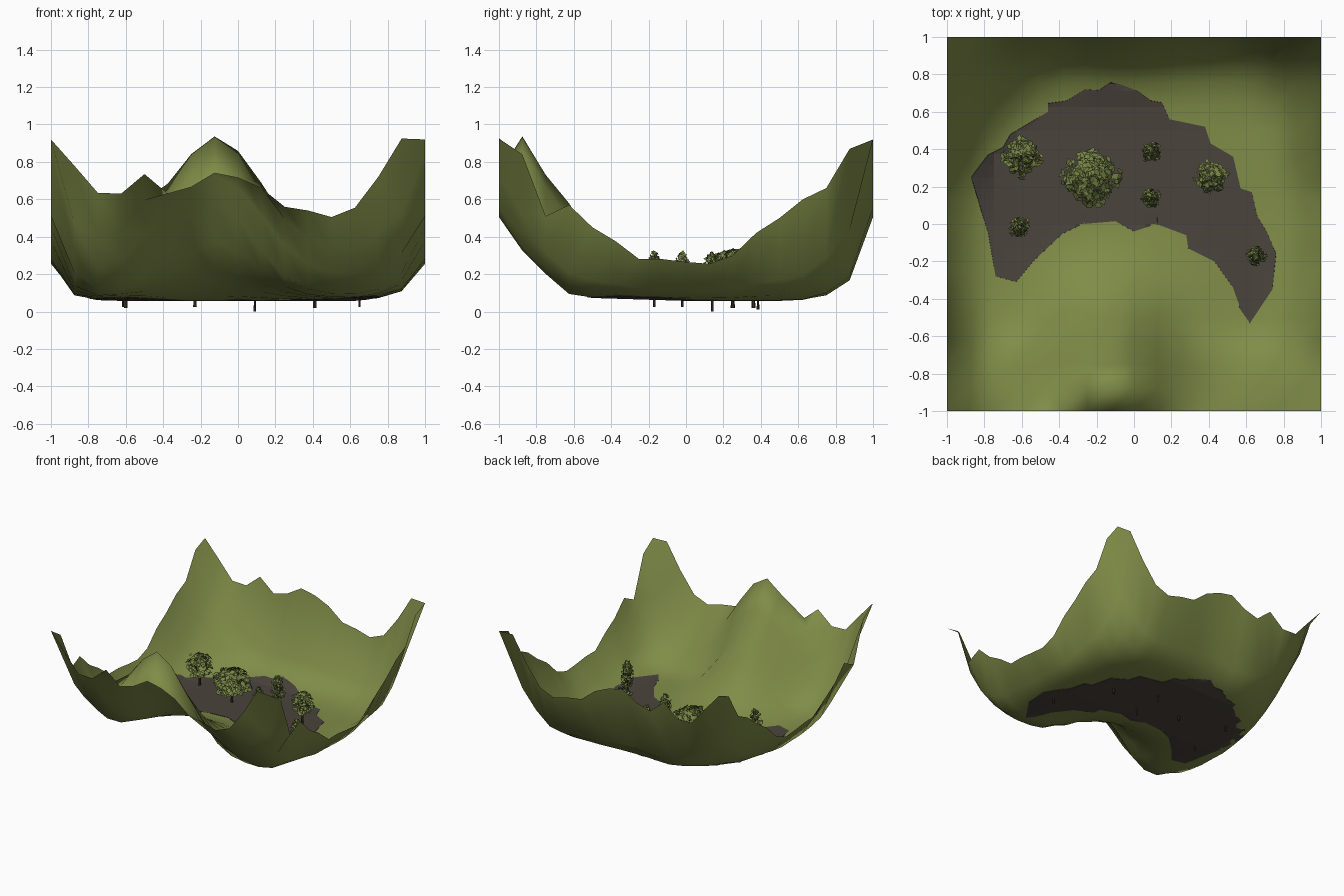
import bpy, bmesh, math, random
from mathutils import Vector

if "Cube" in bpy.data.objects:
    bpy.data.objects.remove(bpy.data.objects["Cube"])

random.seed(4)
N, STEP = 17, 0.125


def material(name, rgb):
    m = bpy.data.materials.new(name)
    m.diffuse_color = (*rgb, 1)
    m.use_nodes = True
    m.node_tree.nodes["Principled BSDF"].inputs["Base Color"].default_value = m.diffuse_color
    return m


GRASS = material("grass green", (0.215, 0.262, 0.064))
MUD = material("mud brown", (0.068, 0.056, 0.046))
LEAF = material("leaf green", (0.190, 0.240, 0.062))
BARK = material("bark brown", (0.040, 0.032, 0.020))


def make_object(name, bm, mat, smooth=False):
    me = bpy.data.meshes.new(name)
    bm.to_mesh(me)
    bm.free()
    me.materials.append(mat)
    for p in me.polygons:
        p.use_smooth = smooth
    ob = bpy.data.objects.new(name, me)
    bpy.context.collection.objects.link(ob)
    return ob


# Rim heights: the front and back rims match, and so do the two side rims
RIM_X = [.92, .78, .635, .63, .735, .63, .665, .74, .715, .66, .56, .54, .505, .555, .72, .925, .92]
RIM_Y = [.92, .84, .51, .57, .45, .375, .28, .28, .265, .255, .30, .42, .50, .60, .66, .87, .92]
# How much of the rim height remains on each row, from the rim inwards
LEFT = [1, .13, .02, 0, 0]
RIGHT = [1, .25, .06, 0, 0]
BACK = [1, .24, .06, .01, 0]
FRONT = [1, .52, .24, .03, 0]
# Height of the front hill on each row from the front rim to the middle
HILL = [0, .51, .49, .48, .30, .17, .08, .02]


def control_height(i, j):
    x, y = -1 + i * STEP, -1 + j * STEP
    base = 0.06 + 0.03 * max(0, -y)
    side = (LEFT if i < 8 else RIGHT)[min(i, 16 - i, 4)] * (RIM_Y[j] - base)
    end = (FRONT if j < 8 else BACK)[min(j, 16 - j, 4)] * (RIM_X[i] - base)
    r = math.hypot(x, y)
    if x < 0 < y:      # the back left corner is filled more fully
        corner = 0.8 * (max(0, r - 0.81) / 0.605) ** 1.4
    else:
        corner = 0.8 * (max(0, r - 0.85) / 0.565) ** 2
    if i in (0, 16):
        return RIM_Y[j]
    if j in (0, 16):
        return RIM_X[i]
    z = base + max(side, end, corner)
    if j < len(HILL):
        z += HILL[j] * math.exp(-0.5 * ((x + 0.13) / (0.25 if j < 3 else 0.21)) ** 2)
    return z


GRID = [[control_height(i, j) for j in range(N)] for i in range(N)]


def height(x, y):
    u, v = (x + 1) / STEP, (y + 1) / STEP
    i, j = min(int(u), N - 2), min(int(v), N - 2)
    u, v = u - i, v - j
    return ((GRID[i][j] * (1 - u) + GRID[i + 1][j] * u) * (1 - v)
            + (GRID[i][j + 1] * (1 - u) + GRID[i + 1][j + 1] * u) * v)


# Terrain bowl
bm = bmesh.new()
vs = [[bm.verts.new((-1 + i * STEP, -1 + j * STEP, GRID[i][j])) for j in range(N)] for i in range(N)]
for i in range(N - 1):
    for j in range(N - 1):
        bm.faces.new((vs[i][j], vs[i + 1][j], vs[i + 1][j + 1], vs[i][j + 1]))
make_object("terrain", bm, GRASS, smooth=True)

# Crescent of mud draped on the bowl floor
OUTLINE = [(-.63, -.31), (-.74, -.28), (-.78, -.05), (-.87, .25), (-.78, .37), (-.70, .41), (-.66, .48),
           (-.46, .60), (-.46, .645), (-.36, .66), (-.26, .72), (-.19, .715), (-.12, .76), (-.05, .70),
           (.02, .71), (.09, .66), (.15, .65), (.19, .56), (.38, .52), (.41, .43), (.53, .36), (.57, .19),
           (.63, .17), (.66, .04), (.71, -.04), (.76, -.16), (.74, -.35), (.62, -.53), (.57, -.46),
           (.53, -.34), (.43, -.20), (.29, -.13), (.28, -.06), (.12, 0), (0, -.04), (-.10, .015),
           (-.27, 0), (-.38, -.05), (-.53, -.19)]
bm = bmesh.new()
face = bm.faces.new([bm.verts.new((x, y, 0)) for x, y in reversed(OUTLINE)])
bmesh.ops.triangulate(bm, faces=[face])
for k in range(1, 2 * N - 2):
    for axis in (Vector((1, 0, 0)), Vector((0, 1, 0))):
        bmesh.ops.bisect_plane(bm, geom=bm.verts[:] + bm.edges[:] + bm.faces[:],
                               plane_co=axis * (-1 + k * STEP / 2), plane_no=axis)
for v in bm.verts:
    v.co.z = height(v.co.x, v.co.y)
bmesh.ops.recalc_face_normals(bm, faces=bm.faces[:])
mud = make_object("mud_floor", bm, MUD)
plate = mud.modifiers.new("thickness", 'SOLIDIFY')
plate.thickness, plate.offset = 0.006, 0


def tube(bm, a, b, r1, r2):
    a, b = Vector(a), Vector(b)
    rot = (b - a).to_track_quat('Z', 'Y').to_matrix().to_4x4()
    rot.translation = (a + b) / 2
    bmesh.ops.create_cone(bm, cap_ends=True, segments=6, radius1=r1, radius2=r2,
                          depth=(b - a).length, matrix=rot)


def tree(name, x, y, radius, foot, top, leaves, size, steep):
    low = 0.14 if not steep else 0.11
    mid = (low + top) / 2
    # Trunk and branches
    bm = bmesh.new()
    tube(bm, (x, y, foot), (x, y, mid + 0.02), 0.011 if not steep else 0.007, 0.004)
    for k in range(5):
        a = k * 2.4
        tube(bm, (x, y, low - 0.01 + 0.01 * k),
             (x + radius * .6 * math.cos(a), y + radius * .6 * math.sin(a), mid + 0.005 * k), 0.005, 0.002)
    make_object(name + "_trunk", bm, BARK)
    # Crown of loose leaf plates with a lumpy outline
    bm = bmesh.new()
    phase = random.uniform(0, math.tau)
    for _ in range(leaves):
        a = random.uniform(0, math.tau)
        h = random.uniform(-0.95, 0.95)
        r = radius * 0.92 * math.sqrt(1 - h * h) * math.sqrt(random.uniform(.02, 1))
        r *= 1 + 0.1 * math.sin(4 * a + phase)
        if steep:
            r *= 1 - 0.3 * h
        c = Vector((x + r * math.cos(a), y + r * math.sin(a), mid + h * (top - low) / 2))
        n = Vector((math.cos(a), math.sin(a), 0.4 if steep else 1.1))
        n += Vector([random.uniform(-.8, .8) for _ in range(3)])
        rot = n.to_track_quat('Z', 'Y')
        spin = random.uniform(0, math.tau)
        s = size * random.uniform(.7, 1.2)
        pts = []
        for k, l in enumerate((1, .65, 1, .65)):
            t = spin + k * math.pi / 2
            pts.append(bm.verts.new(c + rot @ Vector((s * l * math.cos(t), s * l * math.sin(t), 0))))
        bm.faces.new(pts)
    make_object(name + "_leaves", bm, LEAF)


# Broad trees
tree("broad_tree_large", -.23, .25, .165, .025, .325, 400, .026, False)
tree("broad_tree_left", -.60, .36, .115, .02, .32, 260, .021, False)
tree("broad_tree_right", .41, .25, .095, .02, .32, 240, .018, False)
# Slender trees
for k, (x, y, foot) in enumerate([(.09, .385, .01), (.09, .14, 0), (-.615, -.02, .025), (.65, -.17, .025)]):
    tree(f"slender_tree_{k + 1}", x, y, .058, foot, .32, 240, .014, True)
